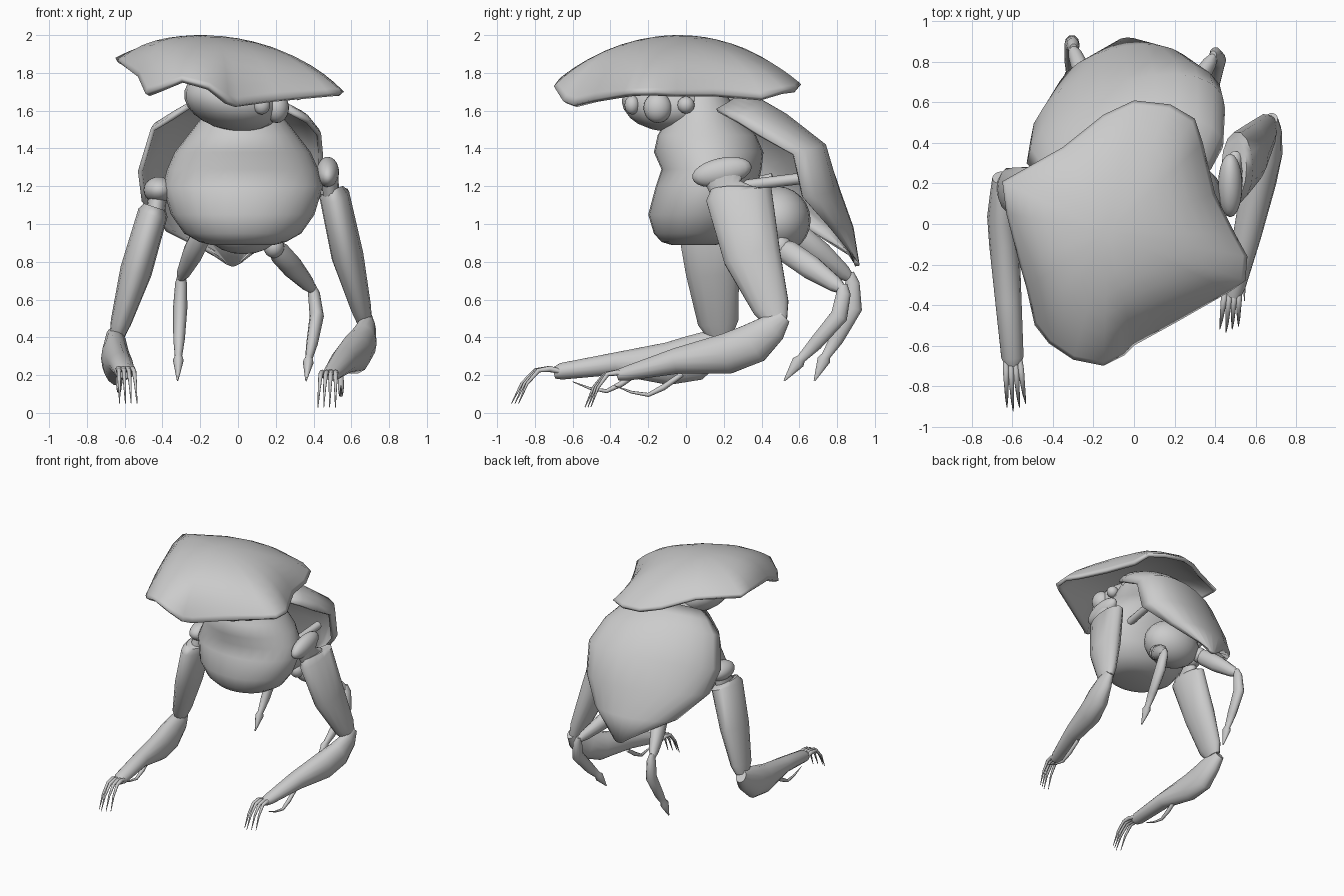
import bpy, bmesh, math
from mathutils import Vector

grey = bpy.data.materials.new("grey_clay")
grey.diffuse_color = (0.6, 0.6, 0.6, 1)


def finish(name, bm, angle=50, thickness=0):
    bmesh.ops.recalc_face_normals(bm, faces=bm.faces[:])
    me = bpy.data.meshes.new(name)
    bm.to_mesh(me)
    bm.free()
    ob = bpy.data.objects.new(name, me)
    bpy.context.collection.objects.link(ob)
    me.materials.append(grey)
    if thickness:
        mod = ob.modifiers.new("thickness", 'SOLIDIFY')
        mod.thickness = thickness
        mod.offset = -1
    bpy.ops.object.select_all(action='DESELECT')
    ob.select_set(True)
    bpy.context.view_layer.objects.active = ob
    bpy.ops.object.shade_smooth_by_angle(angle=math.radians(angle))
    return ob


def bridge(bm, rings, closed=True):
    for a, b in zip(rings, rings[1:]):
        n = len(a)
        for i in range(n if closed else n - 1):
            j = (i + 1) % n
            bm.faces.new((a[i], a[j], b[j], b[i]))


def limb(name, stations, sides=14, flat=False):
    """Tapered tube; each station is x, y, z, sideways radius, other radius."""
    bm = bmesh.new()
    pts = [Vector(s[:3]) for s in stations]
    rings = []
    for k, (p, s) in enumerate(zip(pts, stations)):
        d = (pts[min(k + 1, len(pts) - 1)] - pts[max(k - 1, 0)]).normalized()
        if flat:
            d = Vector((0, 0, 1))
        side = Vector((1, 0, 0))
        side = (side - d * side.dot(d)).normalized()
        up = d.cross(side)
        rings.append([bm.verts.new(p + side * s[3] * math.cos(a) + up * s[4] * math.sin(a))
                      for a in (2 * math.pi * i / sides for i in range(sides))])
    bridge(bm, rings)
    bm.faces.new(rings[0])
    bm.faces.new(rings[-1])
    return finish(name, bm)


def ball(name, centre, radii, tilt=0, pitch=0):
    bm = bmesh.new()
    bmesh.ops.create_uvsphere(bm, u_segments=20, v_segments=12, radius=1)
    bmesh.ops.scale(bm, vec=radii, verts=bm.verts[:])
    ob = finish(name, bm)
    ob.location = centre
    ob.rotation_euler = (pitch, tilt, 0)
    return ob


# Broad head plate: a wide dome whose edge bends to a lobed rim
rim = [(-.65, .21, 1.88), (-.35, .38, 1.84), (-.15, .54, 1.77), (0, .61, 1.74),
       (.18, .59, 1.72), (.30, .52, 1.71), (.34, .40, 1.67), (.40, .15, 1.69),
       (.50, -.05, 1.69), (.56, -.16, 1.70), (.55, -.28, 1.70), (.48, -.33, 1.69),
       (.20, -.49, 1.66), (0, -.60, 1.63), (-.05, -.65, 1.65), (-.15, -.70, 1.73),
       (-.30, -.67, 1.77), (-.42, -.59, 1.72), (-.49, -.50, 1.69),
       (-.53, -.32, 1.78), (-.57, -.18, 1.81), (-.63, .05, 1.86)]


def dome(x, y):
    return 2.0 - .43 * (x + .2) ** 2 - .54 * (y + .04) ** 2


bm = bmesh.new()
apex = Vector((-.13, -.04, 2.0))
rings = []
for t in (0, .03, .08, .15, .25, .38, .52, .66, .8, .92):
    ring = []
    for p in rim:
        v = Vector(p).lerp(apex, t)
        v.z = dome(v.x, v.y) + (p[2] - dome(p[0], p[1])) * (1 - t) ** 6
        ring.append(bm.verts.new(v))
    rings.append(ring)
bridge(bm, rings)
bm.faces.new(rings[-1])
finish("head_plate", bm, 50, .03)

# Curved back shell: each row is left edge, middle ridge, right edge
rows = [((-.27, .14, 1.63), (.03, .28, 1.69), (.27, .16, 1.61)),
        ((-.36, .17, 1.57), (.02, .40, 1.66), (.38, .27, 1.55)),
        ((-.46, .22, 1.51), (0, .52, 1.59), (.44, .38, 1.48)),
        ((-.53, .30, 1.28), (-.03, .71, 1.41), (.45, .57, 1.37)),
        ((-.51, .42, 1.12), (-.04, .80, 1.18), (.44, .62, 1.14)),
        ((-.38, .66, .96), (-.04, .88, .98), (.28, .76, .98)),
        ((-.08, .90, .81), (-.03, .92, .78), (.03, .90, .81))]
bm = bmesh.new()
rings = []
for row in rows:
    l, m, r = map(Vector, row)
    ring = []
    for i in range(13):
        a = math.pi * i / 12
        ring.append(bm.verts.new(l + (r - l) * (1 - math.cos(a)) / 2 + (m - (l + r) / 2) * math.sin(a)))
    rings.append(ring)
bridge(bm, rings, False)
finish("back_shell", bm, 50, .025)

# Trunk: z, half width, front y, back y
trunk = [(.89, .17, -.08, .16), (.905, .23, -.13, .22), (.95, .31, -.17, .30),
         (1.05, .38, -.20, .36), (1.20, .425, -.16, .38), (1.29, .40, -.13, .40),
         (1.38, .36, -.17, .41), (1.47, .29, -.15, .37), (1.56, .22, -.10, .28),
         (1.68, .15, -.06, .22)]
limb("trunk", [(.025, (f + b) / 2, z, w, (b - f) / 2) for z, w, f, b in trunk], 28, True)
ball("abdomen", (.03, .48, 1.02), (.23, .18, .18))
for n, x, y in (("right", .31, .60), ("left", -.33, .46)):
    limb(n + "_shell_strut", [(x - .02, .28, 1.20, .03, .03), (x, y, 1.24, .03, .03)], 8)

# Head and its three eyes, turned to the side
ball("head", (-.03, -.08, 1.65), (.26, .26, .155), math.radians(12))
ball("large_eye", (.205, -.15, 1.615), (.065, .075, .08))
ball("small_eye_front", (.125, -.285, 1.63), (.045, .04, .05))
ball("small_eye_back", (.215, 0, 1.63), (.045, .045, .045))

# Arms
ball("right_shoulder", (.475, .19, 1.275), (.06, .16, .075), 0, math.radians(12))
limb("right_shoulder_neck", [(.48, .20, 1.27, .05, .12), (.49, .21, 1.19, .045, .09),
                             (.50, .27, 1.12, .05, .12)])
limb("right_upper_arm", [(.50, .28, 1.18, .06, .15), (.51, .28, 1.155, .08, .18),
                         (.58, .35, .83, .085, .155), (.65, .45, .56, .055, .10),
                         (.67, .48, .48, .04, .06)])
limb("right_forearm", [(.68, .52, .51, .03, .04), (.68, .46, .45, .05, .08),
                       (.66, .36, .37, .075, .11), (.62, .22, .315, .085, .11),
                       (.56, -.05, .275, .07, .07), (.50, -.31, .21, .05, .04),
                       (.49, -.36, .20, .035, .03)])
ball("left_shoulder", (-.42, .14, 1.18), (.08, .13, .07))
limb("left_shoulder_neck", [(-.42, .14, 1.18, .05, .08), (-.44, .12, 1.04, .05, .09)])
limb("left_upper_arm", [(-.44, .11, 1.09, .06, .13), (-.45, .11, 1.06, .08, .17),
                        (-.54, .14, .75, .085, .145), (-.62, .17, .48, .055, .11),
                        (-.64, .18, .41, .04, .07)])
limb("left_forearm", [(-.66, .23, .41, .04, .05), (-.65, .16, .36, .06, .09),
                      (-.65, .04, .29, .075, .125), (-.64, -.10, .26, .075, .115),
                      (-.62, -.38, .26, .065, .06), (-.60, -.66, .22, .055, .045),
                      (-.60, -.70, .21, .035, .03)])

# Hands: four drooping claws and a curled thumb claw
claw_path = [(.04, 0, .013), (-.03, .018, .016), (-.09, .01, .012),
             (-.15, -.06, .008), (-.195, -.165, .002)]
thumb_path = [(.18, .01, .014), (.08, -.06, .016), (0, -.10, .011),
              (-.09, -.085, .007), (-.18, -.05, .002)]
for n, x, y, z, size in (("right", .485, -.34, .195, 1), ("left", -.60, -.69, .215, 1.2)):
    for i in range(4):
        off = (i - 1.5) * .022
        reach = size * (1 - .08 * abs(i - 1))
        limb(f"{n}_claw_{i + 1}", [(x + off * (1 + k * .1) - k * .008 * x, y + dy * reach, z + dz, r, r)
                                   for k, (dy, dz, r) in enumerate(claw_path)], 8)
    tx, ty = (.06, .14) if n == "right" else (-.03, .27)
    limb(n + "_thumb_claw", [(x + tx, y + ty + dy, z + dz, r, r) for dy, dz, r in thumb_path], 8)

# Small hind legs: hip, knee, tip
for n, hip, knee, tip in (("right", (.19, .50, .88), (.39, .82, .66), (.36, .52, .17)),
                          ("left", (-.18, .56, .97), (-.30, .86, .72), (-.32, .68, .17))):
    h, k, t = Vector(hip), Vector(knee), Vector(tip)
    ball(n + "_hip", h, (.055, .06, .06))
    limb(n + "_thigh", [(*h.lerp(k, f), r * .9, r * 1.1) for f, r in
                        ((0, .04), (.15, .06), (.5, .06), (.9, .04), (1.05, .02))], 10)
    bow = Vector((.04 if n == "right" else 0, .09, 0))
    limb(n + "_shin", [(*(k.lerp(t, f) + bow * b), r * .9, r * 1.15) for f, b, r in
                       ((-.04, 0, .02), (.06, .35, .035), (.3, .9, .042), (.6, .5, .034),
                        (.76, .2, .022), (.8, .15, .032), (1, 0, .004))], 10)
